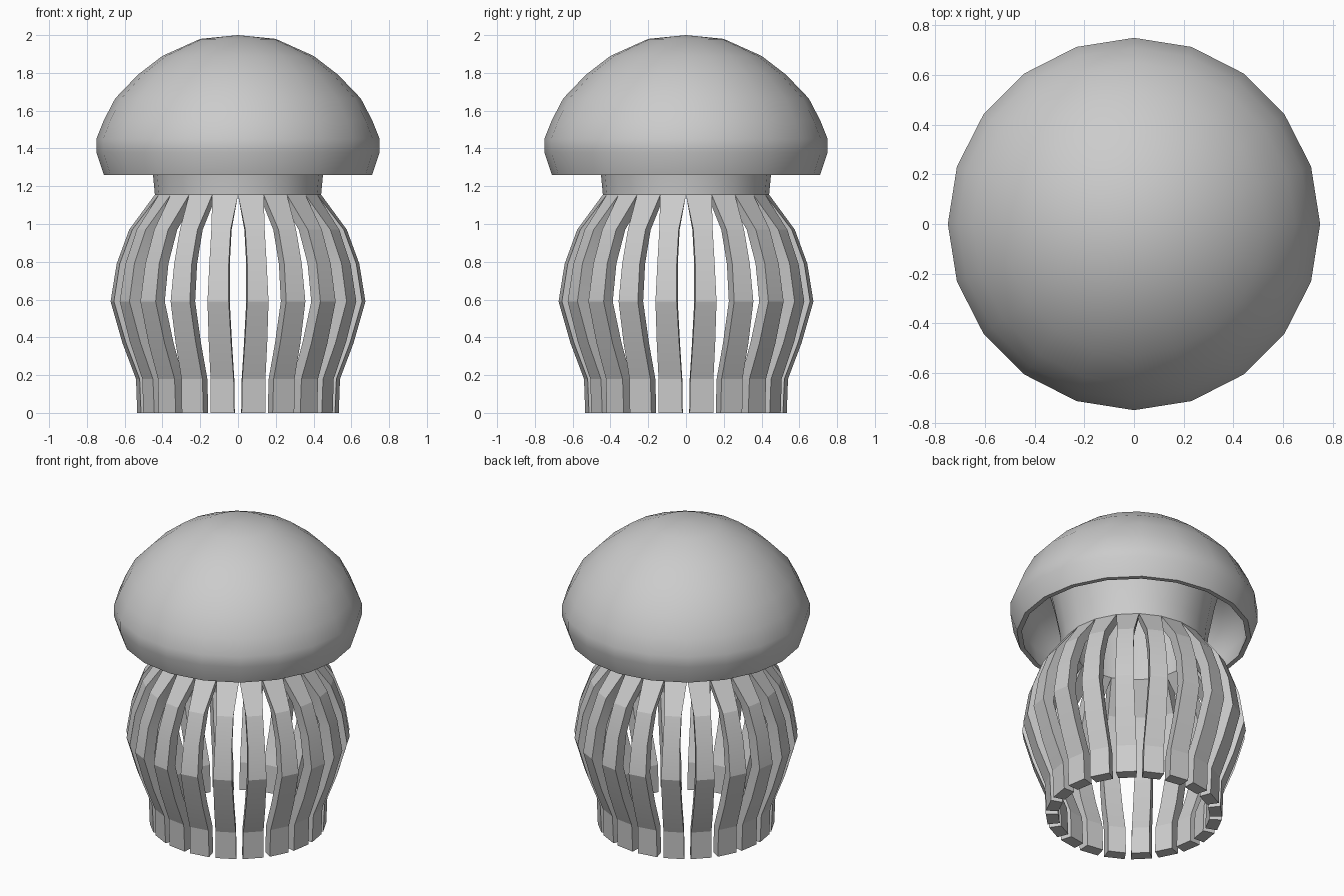
import bpy, bmesh, math
from mathutils import Matrix

SIDES = 20
STEP = 2 * math.pi / SIDES

if "Cube" in bpy.data.objects:
    bpy.data.objects.remove(bpy.data.objects["Cube"])

grey = bpy.data.materials.new("plain grey")
grey.use_nodes = True
grey.diffuse_color = (0.6, 0.6, 0.6, 1)
grey.node_tree.nodes["Principled BSDF"].inputs["Base Color"].default_value = (0.6, 0.6, 0.6, 1)


def make_object(name, bm, angle):
    bmesh.ops.recalc_face_normals(bm, faces=bm.faces)
    mesh = bpy.data.meshes.new(name)
    bm.to_mesh(mesh)
    bm.free()
    mesh.materials.append(grey)
    obj = bpy.data.objects.new(name, mesh)
    bpy.context.collection.objects.link(obj)
    bpy.ops.object.select_all(action="DESELECT")
    obj.select_set(True)
    bpy.context.view_layer.objects.active = obj
    bpy.ops.object.shade_smooth_by_angle(angle=math.radians(angle))
    return obj


def revolve(name, profile, angle=35):
    """Spin a (radius, height) profile around the vertical axis."""
    bm = bmesh.new()
    verts = [bm.verts.new((r, 0, z)) for r, z in profile]
    edges = [bm.edges.new(pair) for pair in zip(verts, verts[1:])]
    bmesh.ops.spin(bm, geom=verts + edges, cent=(0, 0, 0), axis=(0, 0, 1),
                   angle=2 * math.pi, steps=SIDES)
    bmesh.ops.remove_doubles(bm, verts=bm.verts, dist=0.0005)
    return make_object(name, bm, angle)


# Bell: outer dome, thin rim, hollow underside
revolve("bell", [
    (0, 2.0), (0.2, 1.98), (0.4, 1.89), (0.53, 1.79), (0.65, 1.665),
    (0.71, 1.55), (0.75, 1.45), (0.75, 1.38), (0.71, 1.26),
    (0.68, 1.26), (0.71, 1.39), (0.67, 1.53), (0.52, 1.66), (0, 1.78)])

# Neck: hollow tube flaring up into the bell
revolve("neck", [
    (0.44, 1.155), (0.45, 1.26), (0.49, 1.47), (0.54, 1.66),
    (0.44, 1.64), (0.38, 1.3), (0.365, 1.155), (0.44, 1.155)])

# Tentacles: one bowed strip of box sections, repeated around the ring
# Each section: outer radius, height, half width, thickness
SECTIONS = [
    (0.435, 1.155, 0.069, 0.075), (0.575, 0.97, 0.052, 0.075),
    (0.642, 0.79, 0.052, 0.075), (0.674, 0.59, 0.057, 0.075),
    (0.61, 0.37, 0.06, 0.075), (0.537, 0.18, 0.062, 0.075),
    (0.53, 0.0, 0.064, 0.075)]

bm = bmesh.new()
for i in range(SIDES):
    turn = Matrix.Rotation((i + 0.5) * STEP, 4, "Z")
    rings = []
    for r, z, w, t in SECTIONS:
        inner = w * (r - t) / r
        corners = [(r, -w, z), (r, w, z), (r - t, inner, z), (r - t, -inner, z)]
        ring = [bm.verts.new(c) for c in corners]
        bmesh.ops.transform(bm, matrix=turn, verts=ring)
        rings.append(ring)
    for a, b in zip(rings, rings[1:]):
        for k in range(4):
            n = (k + 1) % 4
            bm.faces.new((a[k], a[n], b[n], b[k]))
    bm.faces.new(rings[0])
    bm.faces.new(rings[-1])
make_object("tentacles", bm, 15)
